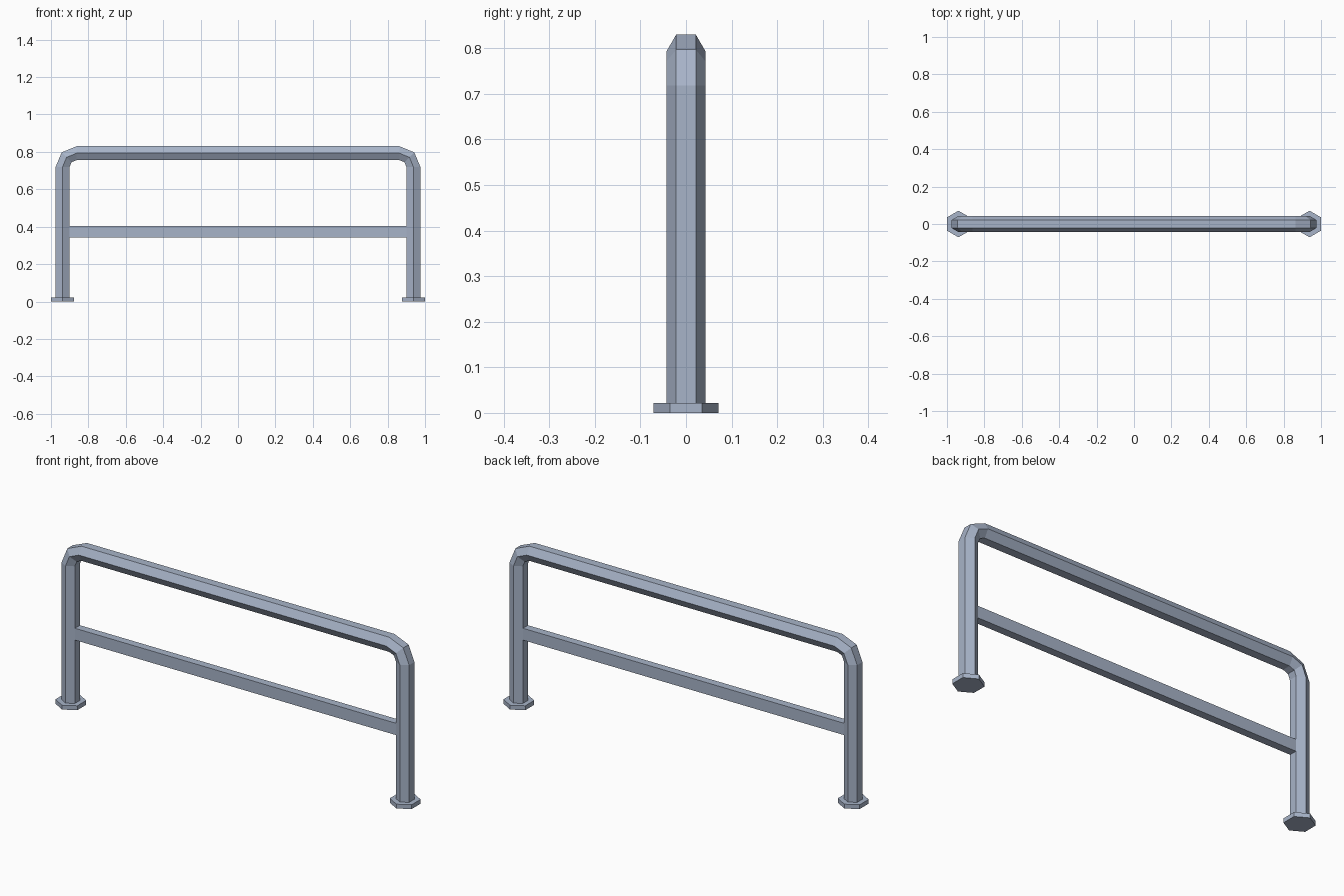
import bpy, bmesh, math
from mathutils import Vector

if "Cube" in bpy.data.objects:
    bpy.data.objects.remove(bpy.data.objects["Cube"])

steel = bpy.data.materials.new("blue_grey_steel")
steel.diffuse_color = (0.39, 0.455, 0.58, 1)
steel.use_nodes = True
steel.node_tree.nodes["Principled BSDF"].inputs["Base Color"].default_value = steel.diffuse_color

POST_X = 0.9385   # centre of the uprights
TOP_Z = 0.793     # centre of the top rail
BEND = 0.075      # bend radius
TUBE_R = 0.043


def finish(name, bm):
    bmesh.ops.recalc_face_normals(bm, faces=bm.faces[:])
    mesh = bpy.data.meshes.new(name)
    bm.to_mesh(mesh)
    bm.free()
    mesh.materials.append(steel)
    obj = bpy.data.objects.new(name, mesh)
    bpy.context.collection.objects.link(obj)
    return obj


def hex_ring(bm, centre, normal, r):
    # six-sided ring with corners pointing to the front and back
    ring = []
    for k in range(6):
        a = math.radians(90 + 60 * k)
        ring.append(bm.verts.new(centre + normal * (r * math.cos(a))
                                 + Vector((0, r * math.sin(a), 0))))
    return ring


def sweep(name, stations, r):
    bm = bmesh.new()
    rings = [hex_ring(bm, c, n, r) for c, n in stations]
    for a, b in zip(rings, rings[1:]):
        for k in range(6):
            j = (k + 1) % 6
            bm.faces.new((a[k], a[j], b[j], b[k]))
    bm.faces.new(rings[0])
    bm.faces.new(rings[-1])
    return finish(name, bm)


# Bent hoop: left upright, top rail and right upright in one tube
path = [(Vector((-POST_X, 0, 0.005)), Vector((-1, 0, 0)))]
for side, angles in ((-1, (180, 135, 90)), (1, (90, 45, 0))):
    corner = Vector((side * (POST_X - BEND), 0, TOP_Z - BEND))
    for deg in angles:
        n = Vector((math.cos(math.radians(deg)), 0, math.sin(math.radians(deg))))
        path.append((corner + n * BEND, n))
path.append((Vector((POST_X, 0, 0.005)), Vector((1, 0, 0))))
sweep("hoop_tube", path, TUBE_R)

# Hexagonal foot plates
for side, label in ((-1, "left"), (1, "right")):
    x_dir = Vector((1, 0, 0))
    sweep(label + "_foot_plate",
          [(Vector((side * POST_X, 0, z)), x_dir) for z in (0, 0.022)], 0.071)

# Flat middle rail, its ends buried in the uprights
bm = bmesh.new()
bmesh.ops.create_cube(bm, size=1)
for v in bm.verts:
    v.co = Vector((v.co.x * 1.84, v.co.y * 0.04, v.co.z * 0.06 + 0.373))
finish("middle_rail", bm)
